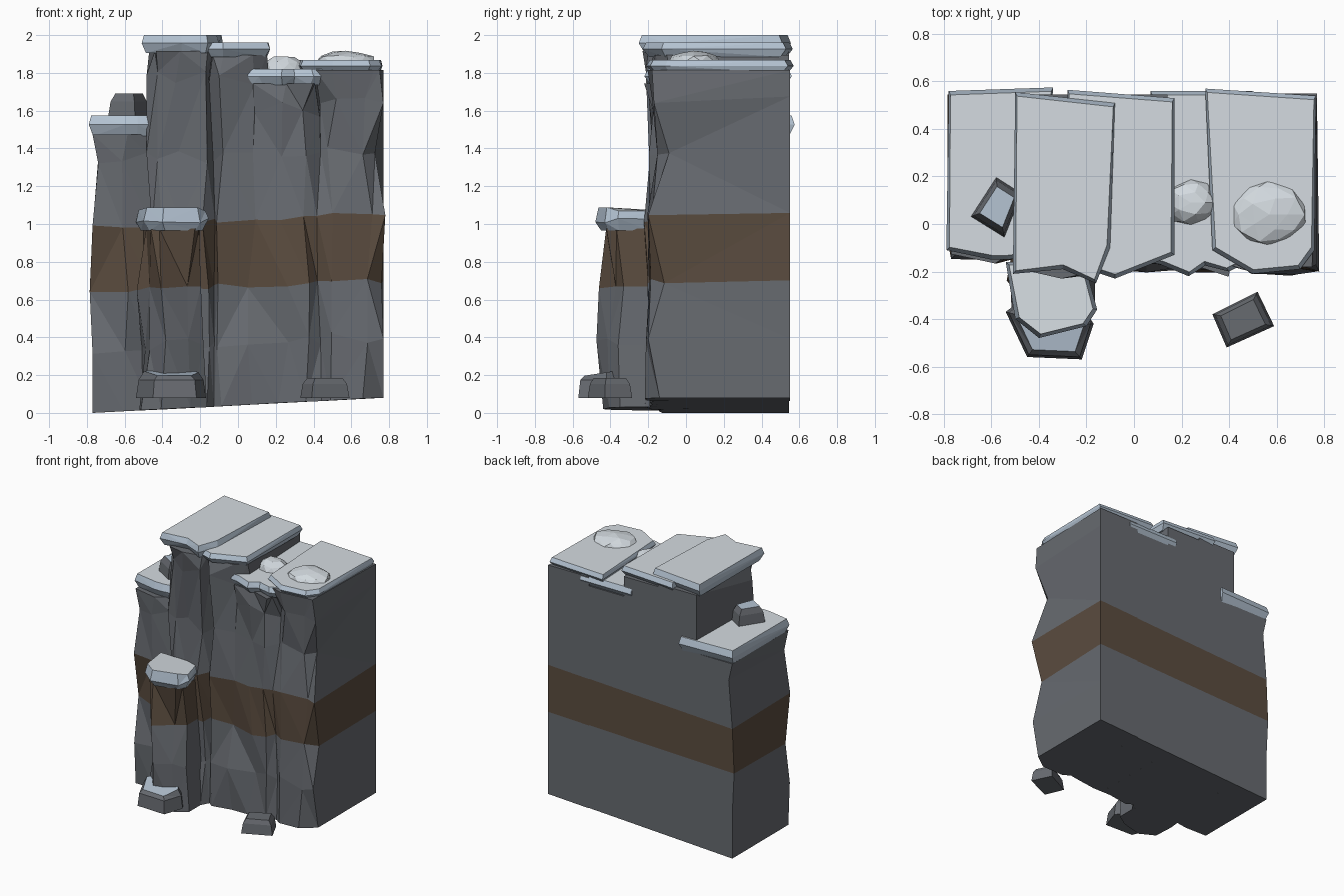
import bpy, bmesh, math, random
from mathutils import Vector, Matrix

if "Cube" in bpy.data.objects:
    bpy.data.objects.remove(bpy.data.objects["Cube"])


def material(name, rgb):
    m = bpy.data.materials.new(name)
    m.diffuse_color = (*rgb, 1)
    m.use_nodes = True
    m.node_tree.nodes["Principled BSDF"].inputs["Base Color"].default_value = m.diffuse_color
    return m


ROCK = material("grey rock", (0.135, 0.145, 0.162))
EARTH = material("brown earth", (0.105, 0.073, 0.05))
SNOW = material("snow top", (0.66, 0.71, 0.75))
ICE = material("blue snow rim", (0.46, 0.55, 0.65))


def finish(name, bm, mats):
    bmesh.ops.recalc_face_normals(bm, faces=bm.faces)
    me = bpy.data.meshes.new(name)
    bm.to_mesh(me)
    bm.free()
    for m in mats:
        me.materials.append(m)
    ob = bpy.data.objects.new(name, me)
    bpy.context.collection.objects.link(ob)
    return ob


def loft(name, rings, mats, side_index, top_index=0):
    """Skin a stack of matching rings; side_index(level) gives the material."""
    bm = bmesh.new()
    vs = [[bm.verts.new(p) for p in r] for r in rings]
    n = len(rings[0])
    for k in range(len(vs) - 1):
        for i in range(n):
            j = (i + 1) % n
            f = bm.faces.new((vs[k][i], vs[k][j], vs[k + 1][j], vs[k + 1][i]))
            f.material_index = side_index(k)
    bm.faces.new(vs[0][::-1]).material_index = side_index(0)
    bm.faces.new(vs[-1]).material_index = top_index
    bmesh.ops.triangulate(bm, faces=[f for f in bm.faces if len(f.verts) == 4])
    return finish(name, bm, mats)


# shared levels: (height at x=0, slope along x, setback of the front)
LEVELS = [(0.04, 0.052, 0.0), (0.37, 0.03, 0.0), (0.675, 0.035, 0.015),
          (1.02, 0.05, -0.01), (1.36, 0.02, 0.02)]
LEFT_DX = [0, 0, -0.015, 0, 0.03, 0, 0]
RIGHT_DX = [0, 0, -0.01, 0.01, -0.045, 0, -0.02]
RIGHT_Y = [-0.14, -0.20, -0.115, -0.20, -0.09, -0.17, -0.18]


def jitter(x, k):
    r = random.Random(int(round((x + 2) * 100)) * 31 + k * 7)
    return Vector((r.uniform(-0.03, 0.03), r.uniform(-0.035, 0.035), r.uniform(-0.04, 0.04)))


def column(name, front, top, back=0.545):
    levels = list(LEVELS)
    if top < 1.2:
        levels = levels[:3] + [(top, 0, 0)]
    else:
        if top > 1.6:
            levels.append((top - 0.14, 0, 0.01))
        levels.append((top, 0, -0.005))
    last = len(levels) - 1
    rings = []
    for k, (z, s, set_y) in enumerate(levels):
        ring = []
        for x, y in front:
            j = jitter(x, k)
            if k in (0, last):
                j.z = 0
            elif k in (2, 3):
                j.z *= 0.4
            y += set_y + j.y
            if x < -0.7:
                j.x = LEFT_DX[k]
            elif x > 0.7:
                j.x, y = RIGHT_DX[k], RIGHT_Y[k]
            ring.append((x + j.x, max(y, -0.23) if top > 1.2 else y, z + s * x + j.z))
        for x in (front[-1][0], front[0][0]):
            dx = LEFT_DX[k] if x < -0.7 else 0
            ring.append((x + dx, back, z + s * x))
        rings.append(ring)
    loft(name, rings, [ROCK, EARTH], lambda k: 1 if k == 2 else 0)


# rock columns of the cliff
column("left_column", [(-0.77, -0.11), (-0.60, -0.15), (-0.47, -0.12)], 1.475)
column("tall_column", [(-0.47, -0.14), (-0.42, -0.18), (-0.32, -0.20), (-0.18, -0.20), (-0.145, -0.13)], 1.915)
column("middle_column", [(-0.145, -0.13), (-0.09, -0.20), (0.08, -0.17), (0.14, -0.11)], 1.895)
column("low_column", [(0.08, -0.17), (0.24, -0.20), (0.37, -0.19), (0.43, -0.14)], 1.745)
column("right_column", [(0.43, -0.14), (0.50, -0.20), (0.69, -0.195), (0.77, -0.15)], 1.815, 0.55)
column("front_pillar", [(-0.51, -0.22), (-0.49, -0.37), (-0.39, -0.445), (-0.24, -0.42), (-0.19, -0.34), (-0.19, -0.2)], 0.975, -0.1)


def cap(name, outline, z0, z1, inset=0.02, rough=0.0):
    """Snow slab: narrow underside, flared rim, bevelled flat top."""
    rng = random.Random(len(name))
    cx = sum(p[0] for p in outline) / len(outline)
    cy = sum(p[1] for p in outline) / len(outline)

    def ring(d, z, r=0.0):
        out = []
        for x, y in outline:
            v = Vector((cx - x, cy - y)).normalized() * d * 1.3
            out.append((x + v.x, y + v.y, z - rng.random() * r))
        return out
    h = z1 - z0
    rings = [ring(inset * 1.3, z0), ring(0, z0 + 0.55 * h, rough), ring(inset * 0.7, z1, rough)]
    return loft(name, rings, [SNOW, ICE], lambda k: 1, 0)


# snow caps
cap("left_snow_cap", [(-0.79, -0.11), (-0.60, -0.15), (-0.53, -0.15), (-0.40, -0.13), (-0.34, 0.575), (-0.78, 0.56)], 1.465, 1.575)
cap("tall_snow_cap", [(-0.51, -0.21), (-0.30, -0.19), (-0.16, -0.25), (-0.10, -0.10), (-0.08, 0.51), (-0.50, 0.555)], 1.905, 2.0)
cap("middle_snow_cap", [(-0.28, -0.18), (-0.20, -0.19), (-0.08, -0.23), (0.17, -0.13), (0.17, 0.53), (-0.28, 0.565)], 1.885, 1.96)
cap("low_snow_cap", [(0.05, -0.16), (0.11, -0.17), (0.23, -0.22), (0.30, -0.175), (0.40, -0.20), (0.46, -0.17), (0.50, 0.56), (0.07, 0.56)], 1.735, 1.82)
cap("right_snow_cap", [(0.33, -0.11), (0.50, -0.21), (0.70, -0.19), (0.76, -0.11), (0.765, 0.54), (0.30, 0.57)], 1.80, 1.867)
cap("pillar_snow_cap", [(-0.54, -0.16), (-0.50, -0.40), (-0.40, -0.48), (-0.20, -0.43), (-0.155, -0.36), (-0.21, -0.16)], 0.965, 1.095, rough=0.03)


def mound(name, loc, size, seed):
    rng = random.Random(seed)
    bm = bmesh.new()
    bmesh.ops.create_icosphere(bm, subdivisions=2, radius=1)
    for v in bm.verts:
        v.co *= rng.uniform(0.88, 1.04)
    bmesh.ops.transform(bm, matrix=Matrix.Translation(loc) @ Matrix.Diagonal((*size, 1)), verts=bm.verts)
    finish(name, bm, [SNOW])


# rounded snow mounds
mound("large_snow_mound", (0.57, 0.04, 1.86), (0.16, 0.14, 0.06), 3)
mound("small_snow_mound", (0.24, 0.09, 1.82), (0.115, 0.095, 0.075), 5)


def boulder(name, outline, z0, z1, shrink, mats, top_index, tilt=0.0):
    cx = sum(p[0] for p in outline) / len(outline)
    cy = sum(p[1] for p in outline) / len(outline)
    rings = []
    for s, z, t in ((1, z0, 0), ((1 + shrink) / 2 + 0.04, z0 + 0.7 * (z1 - z0), 0), (shrink, z1, tilt)):
        rings.append([(cx + (x - cx) * s, cy + (y - cy) * s, z + t * (y - cy)) for x, y in outline])
    loft(name, rings, mats, lambda k: 0, top_index)


# loose boulders, some dusted with snow
boulder("ledge_boulder", [(-0.69, 0.03), (-0.545, -0.06), (-0.47, 0.13), (-0.58, 0.20)], 1.55, 1.69, 0.66, [ROCK, ICE], 1)
boulder("right_boulder", [(0.33, -0.38), (0.39, -0.52), (0.59, -0.43), (0.52, -0.285)], 0.08, 0.185, 0.72, [ROCK], 0)
boulder("front_boulder", [(-0.54, -0.37), (-0.45, -0.56), (-0.22, -0.57), (-0.17, -0.42), (-0.25, -0.30), (-0.45, -0.30)],
        0.08, 0.215, 0.78, [ROCK, ICE], 1, 0.12)
